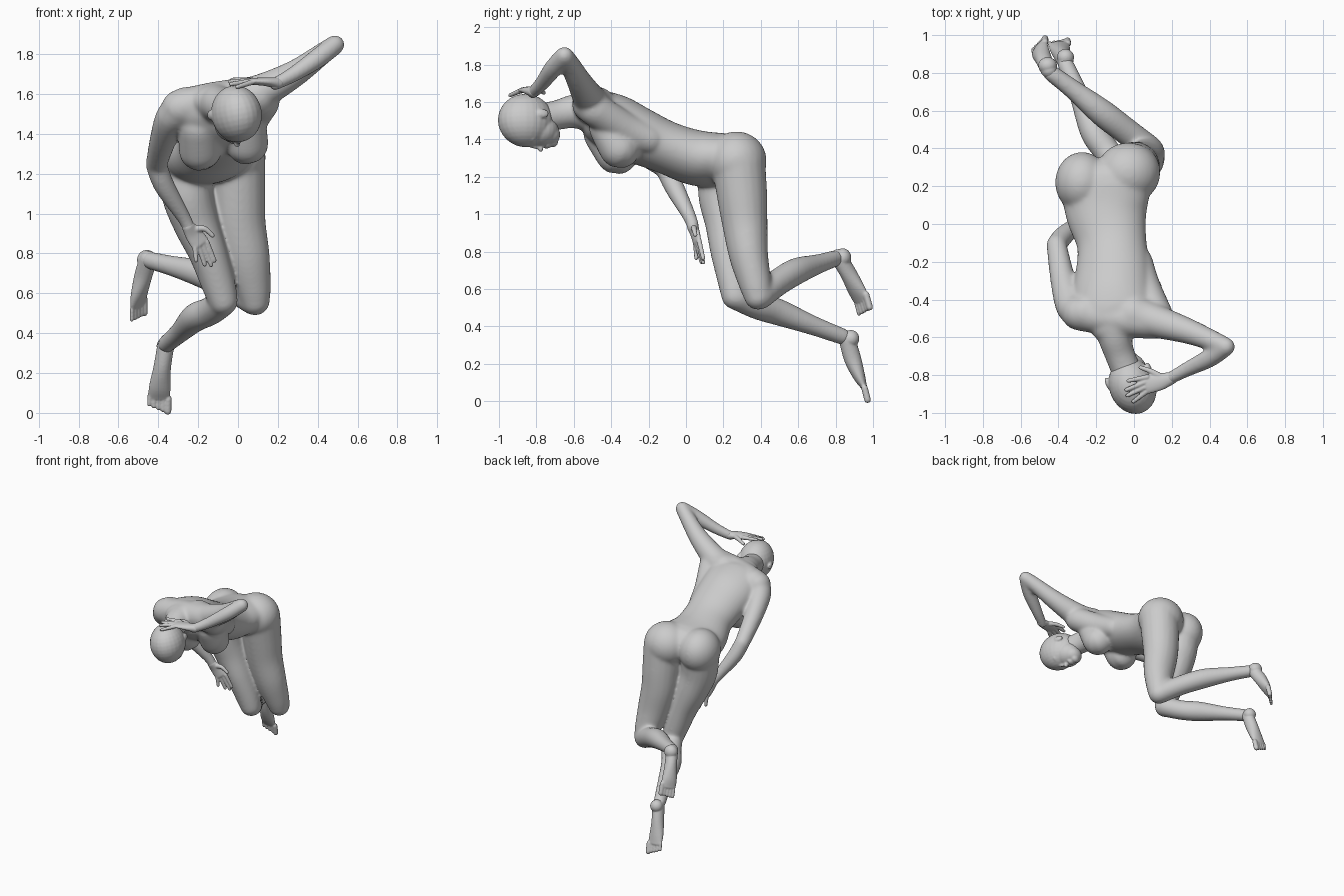
import bpy, bmesh, math
from mathutils import Vector, Matrix


def spline(a, b, c, d, t):
    return [0.5 * (2 * q + (r - p) * t + (2 * p - 5 * q + 4 * r - s) * t * t
                   + (3 * q - p - 3 * r + s) * t ** 3) for p, q, r, s in zip(a, b, c, d)]


def limb(bm, secs, hint=(0.4, 0.9, 0.1), sides=20, steps=5):
    """Round-ended tube through sections (x, y, z, half width[, half depth])."""
    secs = [s if len(s) == 5 else (*s, s[3]) for s in secs]
    ext = [secs[0]] + secs + [secs[-1]]
    pts = [spline(*ext[i:i + 4], k / steps) for i in range(len(secs) - 1) for k in range(steps)]
    pts.append(list(secs[-1]))
    pos = [Vector(p[:3]) for p in pts]
    n = len(pts)
    rings = []
    for i in range(n):
        t = (pos[min(i + 1, n - 1)] - pos[max(i - 1, 0)]).normalized()
        w, d = pts[i][3], pts[i][4]
        r = min(w, d)
        body = [(pos[i], 1.0)]
        if i == 0:
            body = [(pos[i] - t * r * math.sin(a), math.cos(a)) for a in (1.45, 1.1, 0.75, 0.4)] + body
        if i == n - 1:
            body += [(pos[i] + t * r * math.sin(a), math.cos(a)) for a in (0.4, 0.75, 1.1, 1.45)]
        u = Vector(hint)
        u = (u - t * u.dot(t)).normalized()
        v = t.cross(u)
        for c, s in body:
            rings.append([bm.verts.new(c + u * (w * s * math.cos(a)) + v * (d * s * math.sin(a)))
                          for a in (2 * math.pi * k / sides for k in range(sides))])
    for p, q in zip(rings, rings[1:]):
        for k in range(sides):
            j = (k + 1) % sides
            bm.faces.new((p[k], p[j], q[j], q[k]))
    bm.faces.new(rings[0][::-1])
    bm.faces.new(rings[-1])


def blob(bm, centre, radii, frame=Matrix()):
    m = frame @ Matrix.Translation(centre) @ Matrix.Diagonal((*radii, 1))
    bmesh.ops.create_uvsphere(bm, u_segments=24, v_segments=16, radius=1, matrix=m)


def finish(bm, name, voxel, smooth):
    """Fuse the overlapping pieces into one smooth skin."""
    bmesh.ops.recalc_face_normals(bm, faces=bm.faces[:])
    me = bpy.data.meshes.new(name)
    bm.to_mesh(me)
    bm.free()
    ob = bpy.data.objects.new(name, me)
    bpy.context.collection.objects.link(ob)
    bpy.ops.object.select_all(action='DESELECT')
    bpy.context.view_layer.objects.active = ob
    ob.select_set(True)
    m = ob.modifiers.new("fuse", 'REMESH')
    m.mode, m.voxel_size = 'VOXEL', voxel
    s = ob.modifiers.new("relax", 'SMOOTH')
    s.factor, s.iterations = 0.5, smooth
    for mod in ("fuse", "relax"):
        bpy.ops.object.modifier_apply(modifier=mod)
    bpy.ops.object.shade_smooth()


body = bmesh.new()

# torso, shoulder girdle, breasts and buttocks
limb(body, [(-.15, .21, 1.29, .245, .14), (-.145, .06, 1.30, .218, .147), (-.118, -.1, 1.355, .185, .14),
            (-.11, -.25, 1.42, .2, .15), (-.113, -.38, 1.485, .215, .155),
            (-.11, -.48, 1.54, .21, .13), (-.1, -.54, 1.565, .13, .09)], hint=(1, 0, .15), sides=32)
limb(body, [(-.29, -.47, 1.53, .095), (-.1, -.5, 1.57, .095), (.1, -.51, 1.59, .1)], (0, 1, .2))
limb(body, [(.12, -.49, 1.56, .09), (.05, -.33, 1.46, .09), (.02, -.2, 1.4, .08)])
limb(body, [(.05, -.43, 1.46, .09), (.048, -.365, 1.36, .105), (.043, -.35, 1.35, .105)], (1, 0, .2))
limb(body, [(-.2, -.45, 1.43, .1), (-.19, -.38, 1.33, .108), (-.19, -.365, 1.32, .108)], (1, 0, .2))
blob(body, (-.03, .27, 1.285), (.17, .162, .158))
blob(body, (-.275, .22, 1.275), (.143, .162, .158))

# neck
limb(body, [(-.03, -.8, 1.51, .08), (-.075, -.69, 1.53, .08), (-.1, -.6, 1.55, .092), (-.11, -.5, 1.55, .115)])

# thighs and shins
thigh_hint = (1, .1, 0)
limb(body, [(-.005, .28, 1.28, .143, .145), (0, .30, 1.1, .138, .135), (.01, .315, .95, .13, .122),
            (.045, .335, .78, .116, .105), (.075, .37, .63, .091, .088), (.085, .385, .565, .077, .077)], thigh_hint)
limb(body, [(.08, .395, .565, .075), (-.04, .49, .635, .072), (-.17, .59, .695, .072),
            (-.32, .71, .735, .053), (-.44, .8, .765, .045)])
limb(body, [(-.265, .21, 1.27, .14, .145), (-.255, .2, 1.1, .13, .135), (-.21, .22, .95, .115, .118),
            (-.15, .235, .8, .097, .105), (-.1, .255, .65, .086, .088), (-.075, .265, .565, .076, .077)], thigh_hint)
limb(body, [(-.075, .275, .56, .074), (-.14, .38, .51, .072), (-.215, .49, .478, .072),
            (-.29, .68, .405, .053), (-.36, .84, .345, .045)])

# arms
limb(body, [(-.26, -.47, 1.54, .098), (-.33, -.44, 1.485, .083), (-.375, -.3, 1.375, .068), (-.41, -.11, 1.245, .054)])
limb(body, [(-.41, -.11, 1.245, .054), (-.37, -.06, 1.14, .053), (-.275, .02, .985, .037), (-.245, .04, .925, .033)])
limb(body, [(0, -.48, 1.575, .11), (.1, -.51, 1.605, .092), (.28, -.565, 1.70, .069),
            (.42, -.62, 1.80, .055), (.487, -.65, 1.848, .049)])
limb(body, [(.487, -.65, 1.848, .049), (.4, -.71, 1.78, .05), (.28, -.77, 1.70, .04), (.185, -.82, 1.65, .033)])
finish(body, "body", .009, 22)


def foot(name, heel, secs, side, toe_dir):
    bm = bmesh.new()
    blob(bm, *heel)
    limb(bm, secs, side)
    tip, side, along = Vector(secs[-1][:3]), Vector(side).normalized(), Vector(toe_dir)
    for k, r in enumerate((.011, .012, .0125, .0135, .018)):
        a = tip + side * (k - 2) * .024
        b = a + along * (0.85 + 0.07 * k)
        limb(bm, [(*a, r), (*b, r)], (1, .2, .3), 12, 3)
    finish(bm, name, .005, 4)


# feet
foot("left_foot", ((-.457, .838, .768), (.05, .046, .05)),
     [(-.45, .815, .77, .044, .045), (-.475, .865, .69, .043, .046),
      (-.495, .91, .60, .054, .034), (-.502, .937, .545, .056, .018)], (.6, .5, .5), (0, .017, -.06))
foot("right_foot", ((-.363, .882, .335), (.046, .045, .046)),
     [(-.363, .86, .335, .043, .044), (-.38, .89, .23, .044, .046),
      (-.392, .925, .135, .054, .033), (-.397, .95, .08, .055, .018)], (1, .1, -.2), (-.002, .014, -.055))

# head in its own tilted frame: local x = ear axis, y = crown, z = face
head = bmesh.new()
ear = Vector((.92, .33, .19)).normalized()
face = ear.cross(Vector((.33, -.94, .05))).normalized()
frame = Matrix((ear, face.cross(ear), face)).transposed().to_4x4()
frame.translation = (-.014, -.838, 1.5)
for centre, radii in [((0, .02, 0), (.124, .152, .143)), ((0, -.055, .05), (.095, .105, .088)),   # skull, cheeks
                      ((0, -.105, .07), (.07, .065, .06)), ((0, -.13, .108), (.036, .03, .03)),    # jaw, chin
                      ((0, -.094, .132), (.03, .01, .016)), ((0, -.107, .13), (.025, .01, .015)),  # lips
                      ((0, -.062, .146), (.018, .014, .022)), ((0, -.035, .134), (.012, .04, .018)),  # nose
                      ((0, .005, .108), (.08, .022, .03))]:                                        # brow
    blob(head, centre, radii, frame)
for s in (-1, 1):
    blob(head, (s * .036, -.025, .113), (.018, .012, .015), frame)
    blob(head, (s * .12, -.035, -.005), (.012, .036, .024),
         frame @ Matrix.Rotation(s * .12, 4, 'Y'))
finish(head, "head", .006, 7)


def hand(name, palm, side, fingers, thumb):
    bm = bmesh.new()
    limb(bm, palm, side)
    for a, b in fingers:
        limb(bm, [(*a, .0145), (*b, .011)], (.3, .5, .8), 12, 4)
    limb(bm, thumb, (.3, .5, .8), 12, 4)
    finish(bm, name, .005, 3)


# hand resting on the head
hand("raised_hand",
     [(.2, -.815, 1.655, .033, .03), (.14, -.835, 1.662, .045, .022), (.07, -.85, 1.664, .05, .017)], (-.3, 1, 0),
     [((.07, -.81, 1.67), (-.03, -.83, 1.672)), ((.06, -.837, 1.668), (-.04, -.878, 1.662)),
      ((.06, -.863, 1.664), (-.035, -.908, 1.65)), ((.07, -.885, 1.66), (-.003, -.94, 1.636))],
     [(.15, -.815, 1.66, .02), (.09, -.78, 1.662, .015), (.035, -.76, 1.65, .0115)])

# hand hanging before the thigh
hand("lowered_hand",
     [(-.25, .035, .935, .033, .03), (-.222, .05, .895, .045, .022), (-.19, .06, .85, .049, .017)], (1, .3, .4),
     [((-.158, .07, .858), (-.118, .092, .765)), ((-.178, .066, .845), (-.135, .092, .742)),
      ((-.197, .06, .838), (-.168, .082, .745)), ((-.217, .052, .84), (-.21, .055, .765))],
     [(-.225, .045, .92, .02), (-.17, .042, .925, .015), (-.128, .05, .89, .0115)])
